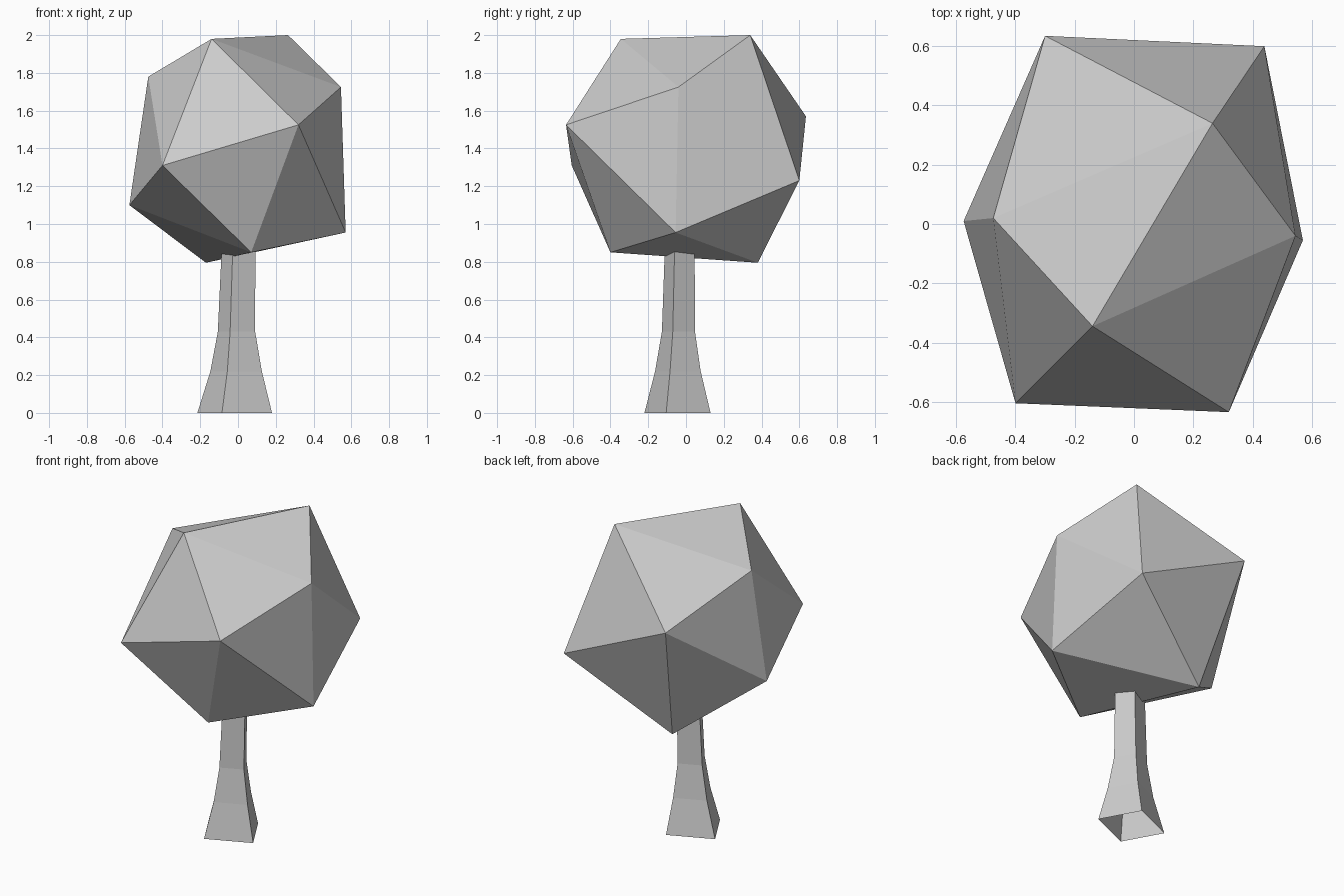
import bpy
import bmesh
from mathutils import Vector

cube = bpy.data.objects.get("Cube")
if cube:
    bpy.data.objects.remove(cube, do_unlink=True)

# One plain colour for the whole model
grey = bpy.data.materials.new("light_grey")
grey.use_nodes = True
colour = (0.6, 0.6, 0.6, 1.0)
grey.diffuse_color = colour
bsdf = next(n for n in grey.node_tree.nodes if n.type == "BSDF_PRINCIPLED")
bsdf.inputs["Base Color"].default_value = colour


def add_object(name, bm):
    bmesh.ops.recalc_face_normals(bm, faces=bm.faces[:])
    mesh = bpy.data.meshes.new(name)
    bm.to_mesh(mesh)
    bm.free()
    mesh.materials.append(grey)
    obj = bpy.data.objects.new(name, mesh)
    bpy.context.scene.collection.objects.link(obj)
    return obj


# Crown: an uneven, flat-faced ball of twelve corners
crown_corners = [
    (0.265, 0.34, 2.0), (-0.14, -0.345, 1.98),
    (-0.475, 0.02, 1.78), (0.545, -0.04, 1.725),
    (-0.3, 0.635, 1.57), (0.32, -0.635, 1.525),
    (-0.4, -0.605, 1.31), (0.44, 0.6, 1.23),
    (-0.575, 0.01, 1.1), (0.57, -0.055, 0.955),
    (0.07, -0.4, 0.85), (-0.17, 0.38, 0.795),
]
bm = bmesh.new()
for corner in crown_corners:
    bm.verts.new(corner)
bmesh.ops.convex_hull(bm, input=bm.verts[:])
add_object("crown", bm)

# Trunk: a turned square section, flared at the foot and open underneath
near = Vector((-0.0675, -0.175, 0))
side = Vector((0.1975, -0.06, 0))
section = [near, side, -near, -side]
levels = [  # centre of each ring and its scale
    (Vector((-0.0175, -0.045, 0)), 1.0),
    (Vector((-0.01, -0.043, 0.22)), 0.69),
    (Vector((-0.008, -0.04, 0.43)), 0.5),
    (Vector((0.003, -0.033, 0.88)), 0.45),
]
bm = bmesh.new()
rings = [[bm.verts.new(centre + p * scale) for p in section]
         for centre, scale in levels]
for low, high in zip(rings, rings[1:]):
    for i in range(len(section)):
        j = (i + 1) % len(section)
        bm.faces.new((low[i], low[j], high[j], high[i]))
bm.faces.new(rings[-1])
add_object("trunk", bm)
